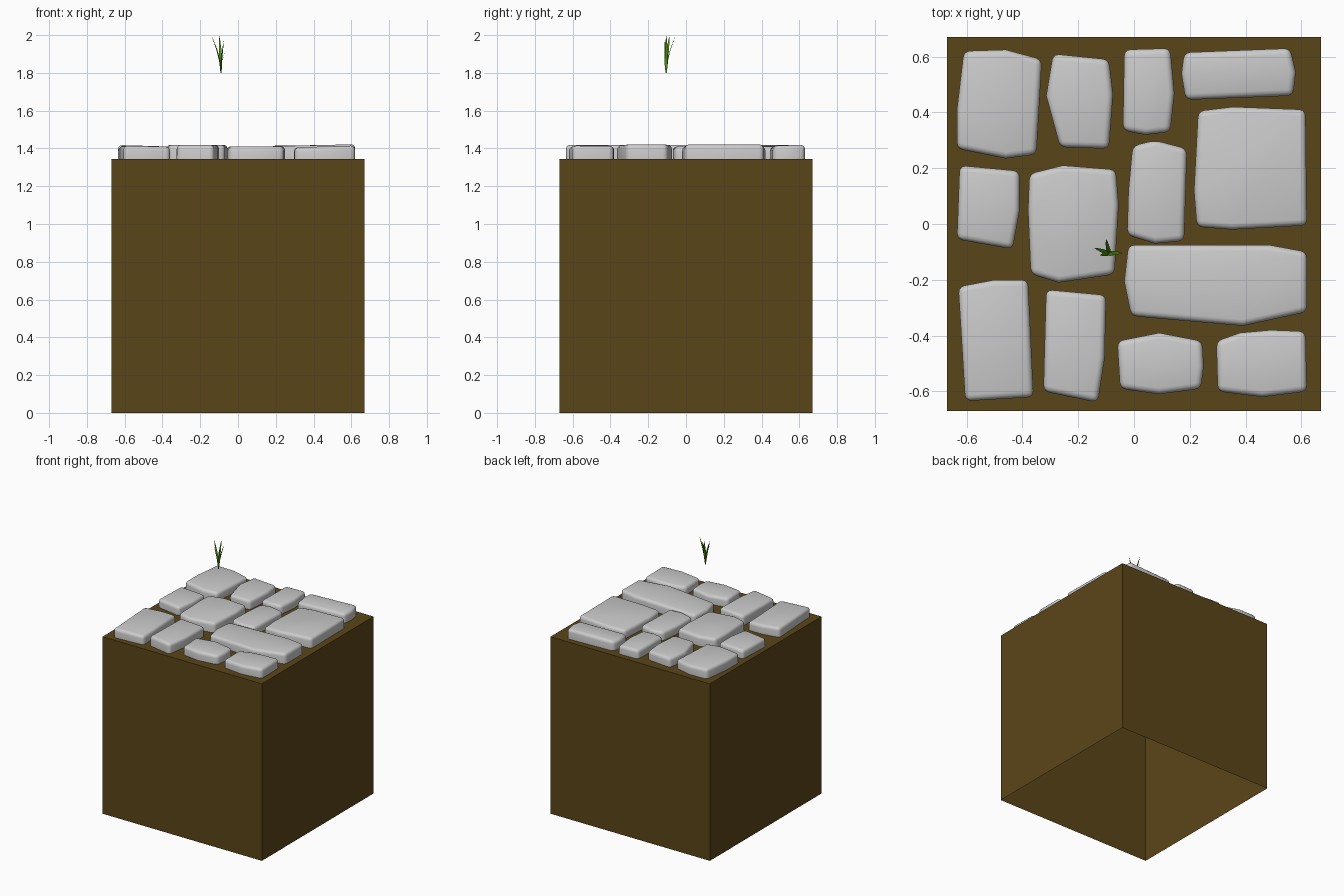
import bpy, bmesh
from mathutils import Vector

if "Cube" in bpy.data.objects:
    bpy.data.objects.remove(bpy.data.objects["Cube"])

TOP = 1.345


def material(name, rgb):
    m = bpy.data.materials.new(name)
    m.diffuse_color = (*rgb, 1)
    m.use_nodes = True
    m.node_tree.nodes["Principled BSDF"].inputs["Base Color"].default_value = m.diffuse_color
    return m


def make_object(name, bm, mat=None):
    mesh = bpy.data.meshes.new(name)
    bm.to_mesh(mesh)
    bm.free()
    ob = bpy.data.objects.new(name, mesh)
    bpy.context.collection.objects.link(ob)
    if mat:
        mesh.materials.append(mat)
    return ob


# Soil block: open underneath
bm = bmesh.new()
bmesh.ops.create_cube(bm, size=1)
for v in bm.verts:
    v.co = (v.co.x * 1.34, v.co.y * 1.34, (v.co.z + 0.5) * TOP)
bm.faces.ensure_lookup_table()
bottom = [f for f in bm.faces if f.normal.z < -0.5]
bmesh.ops.delete(bm, geom=bottom, context='FACES_ONLY')
make_object("soil_block", bm, material("soil", (0.102, 0.06, 0.009)))


# Paving stones: outline in hundredths, top height, tilt along x and y
def stone(outline, height=1.417, tilt=(0, 0)):
    pts = [Vector((x / 100, y / 100, 0)) for x, y in outline]
    c = sum(pts, Vector()) / len(pts)
    bm = bmesh.new()
    low = [bm.verts.new((p.x, p.y, TOP)) for p in pts]
    high = [bm.verts.new((p.x, p.y, height + (p.x - c.x) * tilt[0] + (p.y - c.y) * tilt[1])) for p in pts]
    bm.faces.new(high)
    n = len(pts)
    for i in range(n):
        j = (i + 1) % n
        bm.faces.new((low[i], low[j], high[j], high[i]))
    bmesh.ops.recalc_face_normals(bm, faces=bm.faces[:])
    if max(bm.faces, key=lambda f: f.calc_center_median().z).normal.z < 0:
        bmesh.ops.reverse_faces(bm, faces=bm.faces[:])
    ob = make_object("paving_stone", bm)
    bev = ob.modifiers.new("round_edges", 'BEVEL')
    bev.width = 0.022
    bev.segments = 3
    bev.limit_method = 'ANGLE'
    bev.angle_limit = 0.5
    bpy.ops.object.select_all(action='DESELECT')
    ob.select_set(True)
    bpy.context.view_layer.objects.active = ob
    bpy.ops.object.modifier_apply(modifier=bev.name)
    bpy.ops.object.shade_smooth_by_angle(angle=0.9)


# Back row
stone([(-61, 62), (-46, 62.5), (-33, 59), (-35, 25), (-46, 23.5), (-63.5, 27), (-63.5, 41)], 1.414, (-0.03, 0))
stone([(-29, 61), (-9, 59), (-7.5, 46.5), (-9, 27), (-26.5, 27.5), (-31.5, 46)], 1.412)
stone([(-3.5, 62.5), (13, 63), (14.5, 47), (13, 33), (4, 32), (-4, 33.5)], 1.41)
stone([(18, 61.5), (56, 63), (58, 54.5), (57, 46), (18.5, 44.5), (17, 54)], 1.415, (0.01, 0.03))
# Middle rows
stone([(23, 40.5), (35.5, 42), (61.5, 41), (62, -0.5), (35, -2), (22.5, -1), (21.5, 12)], 1.412, (0.04, 0))
stone([(-62.5, 21), (-41, 19), (-41, 5), (-43.5, -9), (-63.5, -5.5)], 1.408)
stone([(-37.5, 18), (-25.5, 21), (-6.5, 19.5), (-5.5, 7), (-7, -18), (-27, -21), (-37, -18), (-38, 5)], 1.419)
stone([(-0.5, 28), (7.5, 30), (19, 27), (18, -6), (7.5, -7), (-2.5, -4), (-2, 12)], 1.41)
stone([(-2, -7.5), (48.5, -7.5), (62, -10), (62, -31.5), (39, -36.5), (-1, -33), (-3.5, -20.5)], 1.414, (0.025, 0))
# Front row
stone([(-63, -22.5), (-50, -20), (-38, -20), (-36, -62), (-60.5, -63.5)], 1.412, (-0.02, 0))
stone([(-31.5, -23.5), (-10, -25.5), (-10.5, -48), (-13, -64), (-32.5, -60)], 1.419)
stone([(-6, -42), (9, -39), (24.5, -42), (25, -51), (24, -59), (9, -61), (-5, -59)], 1.411)
stone([(29.5, -42), (38, -39), (49, -38), (61.5, -38.5), (62, -60), (46, -62), (30, -60)], 1.41, (0.03, 0))

# Grass tuft: arched, tapering blades meeting at one root
root = Vector((-0.09, -0.105, 1.80))
grass = material("grass", (0.09, 0.30, 0.005))
for tip in ((-0.142, -0.086, 2.0), (-0.10, -0.054, 2.0), (-0.040, -0.104, 2.0),
            (-0.075, -0.112, 1.97), (-0.122, -0.112, 1.96)):
    lean = Vector(tip) - root
    side = Vector((-lean.y, lean.x, 0)).normalized()
    bm = bmesh.new()
    rows = []
    for t, w in ((0, 0.003), (0.3, 0.008), (0.6, 0.007), (0.85, 0.004)):
        p = root + Vector((lean.x * t ** 1.7, lean.y * t ** 1.7, lean.z * t))
        rows.append([bm.verts.new(p + side * s * w) for s in (-1, 1)])
    for a, b in zip(rows, rows[1:]):
        bm.faces.new((a[0], a[1], b[1], b[0]))
    bm.faces.new((*rows[-1], bm.verts.new(tip)))
    make_object("grass_blade", bm, grass)
